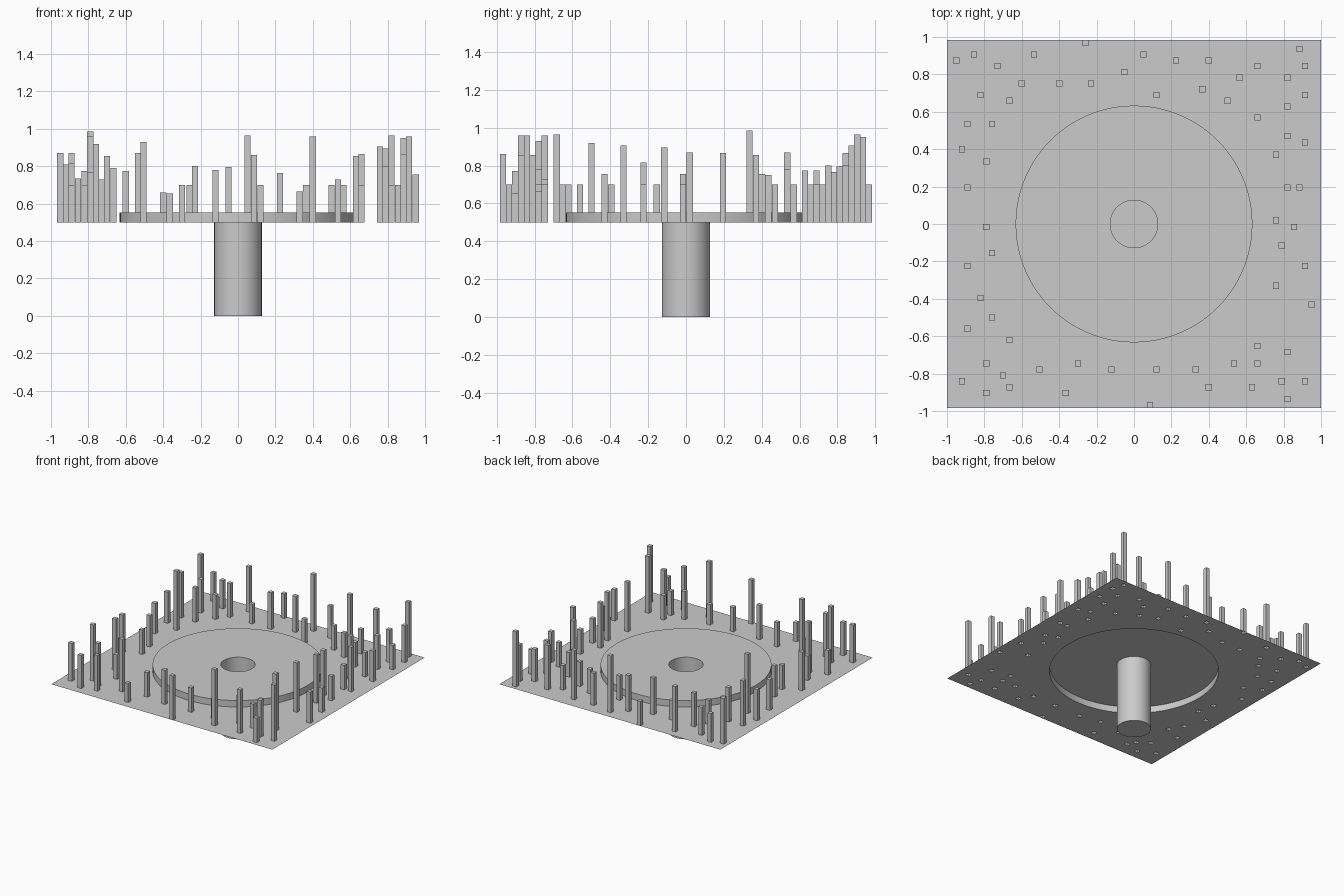
import bpy, bmesh, math

if "Cube" in bpy.data.objects:
    bpy.data.objects.remove(bpy.data.objects["Cube"])

PLATE_Z, DISC_Z = 0.50, 0.553
DISC_R, TUBE_R = 0.633, 0.127
HALF_X, HALF_Y = 1.0, 0.985
POST = 0.0164          # half width of a post
SHORT = 0.70           # height of the many short posts
SEG = 96

# front and back bands: evenly spaced rows of (x, height) or (x,) for short posts
FRONT = [
    [(.085, .86)],
    [(.82,)],
    [(-.79, .77), (-.365, .655)],
    [(-.665, .79), (.40, .96), (.63, .855)],
    [(-.92, .81), (.79, .80), (.915, .96)],
    [(-.70, .855)],
    [(-.505, .93), (-.12, .78), (.12,), (.33, .665)],
    [(-.79, .96), (-.30,), (.535, .73), (.66,)],
    [],
    [(.82, .965)],
    [(.66,)],
    [(-.665,)],
]
BACK = [
    [(.82, .775)],
    [(-.665,), (.50,)],
    [(-.82, .775), (.12,), (.915,)],
    [(.365,)],
    [(-.60, .775), (-.40, .66), (-.23, .80)],
    [(.565,), (.82, .765)],
    [(-.05, .795)],
    [(-.73, .73), (.66, .865), (.915, .80)],
    [(-.95, .87), (.225, .765), (.40, .905)],
    [(-.855, .735), (-.535, .87), (.05, .965)],
    [(.885, .95)],
    [(-.26,)],
]
# posts along the two sides, by y
SIDES = {
    -.56: [(-.89,)],
    -.50: [(-.76, .92)],
    -.43: [(.95, .755)],
    -.395: [(-.82,)],
    -.33: [(.76, .905)],
    -.225: [(-.89, .815), (.915,)],
    -.155: [(-.76,)],
    -.115: [(.79, .895)],
    -.016: [(-.79, .755), (.855,)],
    .02: [(.76, .87)],
    .195: [(-.89, .75), (.82,), (.885, .865)],
    .335: [(-.79, .985)],
    .37: [(.76, .855)],
    .40: [(-.92, .755)],
    .435: [(.915, .75)],
    .47: [(.82,)],
    .535: [(-.89, .87), (-.76, .78)],
    .57: [(.66,)],
}


def finish(bm, name):
    mesh = bpy.data.meshes.new(name)
    bm.to_mesh(mesh)
    bm.free()
    ob = bpy.data.objects.new(name, mesh)
    bpy.context.collection.objects.link(ob)
    bpy.ops.object.select_all(action='DESELECT')
    ob.select_set(True)
    bpy.context.view_layer.objects.active = ob
    bpy.ops.object.shade_smooth_by_angle(angle=math.radians(30))
    return ob


def circle(bm, r, z):
    return [bm.verts.new((r * math.cos(2 * math.pi * k / SEG),
                          r * math.sin(2 * math.pi * k / SEG), z)) for k in range(SEG)]


def rectangle(bm, x, y, hx, hy, z):
    return [bm.verts.new((x + sx * hx, y + sy * hy, z))
            for sx, sy in ((-1, -1), (1, -1), (1, 1), (-1, 1))]


def loop_edges(bm, vs):
    return [bm.edges.new((vs[k - 1], vs[k])) for k in range(len(vs))]


def wall(bm, a, b):
    for k in range(len(a)):
        bm.faces.new((a[k - 1], a[k], b[k], b[k - 1]))


rows = [(-.967 + .0315 * k, r) for k, r in enumerate(FRONT)]
rows += list(SIDES.items())
rows += [(.967 - .0308 * (11 - k), r) for k, r in enumerate(BACK)]
posts = [(p[0], y, p[1] if len(p) > 1 else SHORT) for y, r in rows for p in r]

# thin plate, open under the disc and under each hollow post
bm = bmesh.new()
edges = loop_edges(bm, rectangle(bm, 0, 0, HALF_X, HALF_Y, PLATE_Z))
edges += loop_edges(bm, circle(bm, DISC_R, PLATE_Z))
for x, y, h in posts:
    edges += loop_edges(bm, rectangle(bm, x, y, POST, POST, PLATE_Z))
bmesh.ops.triangle_fill(bm, use_beauty=True, use_dissolve=False, edges=edges, normal=(0, 0, 1))
bm.normal_update()
for f in bm.faces:
    if f.normal.z < 0:
        f.normal_flip()
finish(bm, "plate")

# hollow posts, open at the bottom
bm = bmesh.new()
for x, y, h in posts:
    top = rectangle(bm, x, y, POST, POST, h)
    wall(bm, rectangle(bm, x, y, POST, POST, PLATE_Z), top)
    bm.faces.new(top)
finish(bm, "posts")

# raised disc running into the round well that forms the stem
bm = bmesh.new()
rings = [circle(bm, r, z) for r, z in ((DISC_R, PLATE_Z), (DISC_R, DISC_Z),
                                       (TUBE_R, DISC_Z), (TUBE_R, 0.0))]
for a, b in zip(rings, rings[1:]):
    wall(bm, a, b)
bm.faces.new(rings[-1])
finish(bm, "disc_and_stem")
